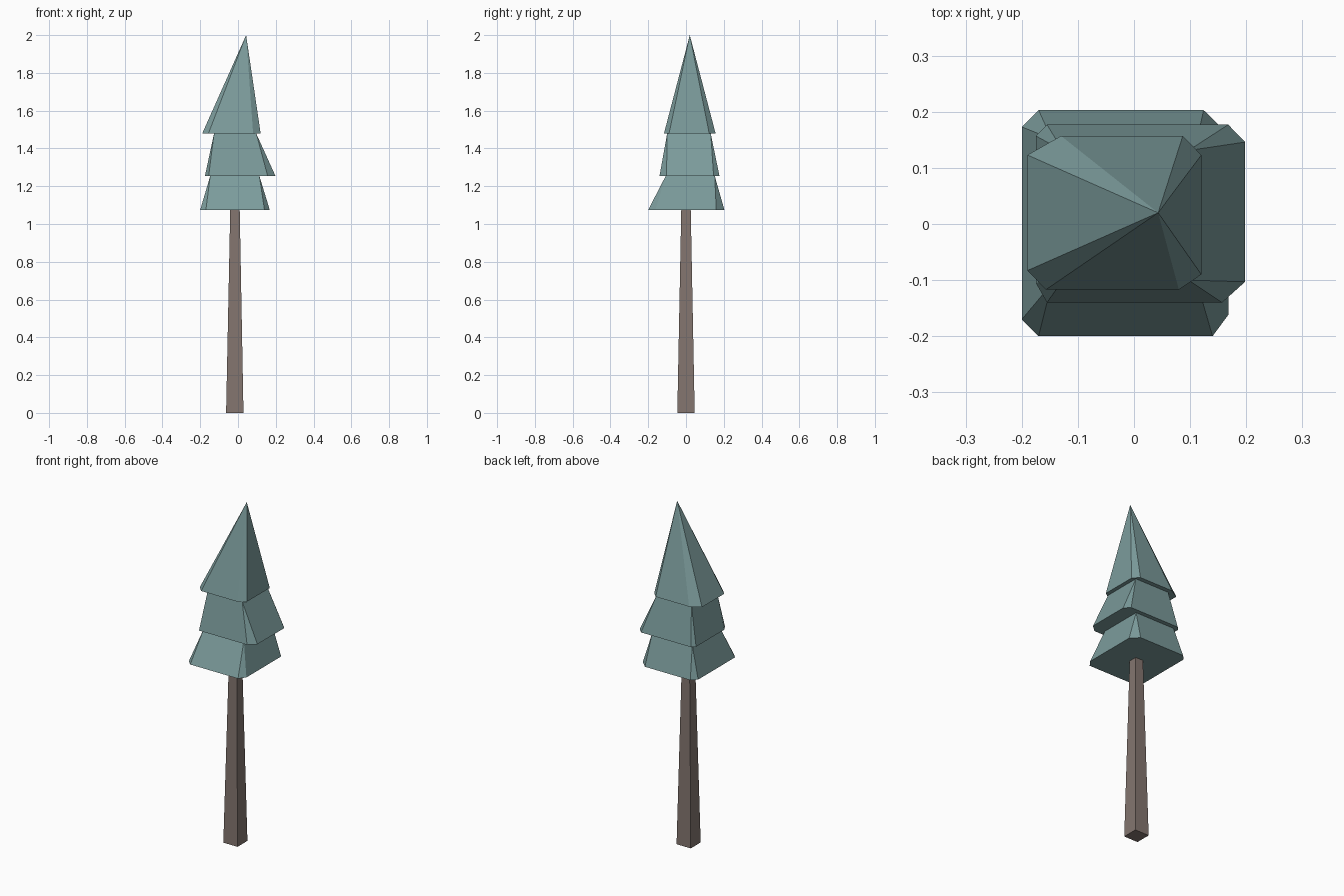
import bpy

if "Cube" in bpy.data.objects:
    bpy.data.objects.remove(bpy.data.objects["Cube"])

def material(name, color):
    m = bpy.data.materials.new(name)
    m.diffuse_color = color
    m.use_nodes = True
    m.node_tree.nodes["Principled BSDF"].inputs["Base Color"].default_value = m.diffuse_color
    return m

leaf = material("needles", (0.20, 0.33, 0.33, 1))
bark = material("bark", (0.23, 0.18, 0.16, 1))

def rect(x0, x1, y0, y1):
    return [(x0, y0), (x1, y0), (x1, y1), (x0, y1)]

def build(name, verts, faces, mat):
    me = bpy.data.meshes.new(name)
    me.from_pydata(verts, [], faces)
    me.materials.append(mat)
    ob = bpy.data.objects.new(name, me)
    bpy.context.collection.objects.link(ob)
    return ob

def tier(name, base, z0, top, z1):
    """Chamfered base (2 points per corner) narrowing to 4 top corners or one apex."""
    verts = [(x, y, z0) for x, y in base] + [(x, y, z1) for x, y in top]
    n = len(top)
    faces = [tuple(reversed(range(8)))]
    for c in range(4):
        a, b, nxt = 2 * c, 2 * c + 1, (2 * c + 2) % 8
        t, tn = 8 + c % n, 8 + (c + 1) % n
        faces.append((a, b, t))
        faces.append((b, nxt, tn, t) if n == 4 else (b, nxt, t))
    if n == 4:
        faces.append((8, 9, 10, 11))
    return build(name, verts, faces, leaf)

# Foliage tiers: corners run front-left, front-right, back-right, back-left
tier("lower_foliage",
     [(-.2, -.17), (-.17, -.2), (.14, -.2), (.168, -.162),
      (.168, .16), (.124, .203), (-.17, .203), (-.2, .173)], 1.075,
     rect(-.147, .113, -.107, .152), 1.255)
tier("middle_foliage",
     [(-.175, -.105), (-.155, -.14), (.157, -.14), (.198, -.103),
      (.198, .146), (.168, .177), (-.155, .177), (-.175, .157)], 1.255,
     rect(-.127, .097, -.1, .131), 1.478)
tier("top_foliage",
     [(-.19, -.083), (-.157, -.117), (.08, -.117), (.12, -.09),
      (.12, .123), (.087, .157), (-.13, .157), (-.19, .123)], 1.478,
     [(.043, .02)], 2.0)

# Tapered square trunk
low, high = rect(-.063, .029, -.046, .046), rect(-.041, .009, -.025, .025)
build("trunk", [(x, y, 0) for x, y in low] + [(x, y, 1.08) for x, y in high],
      [(3, 2, 1, 0), (4, 5, 6, 7)] +
      [(i, (i + 1) % 4, 4 + (i + 1) % 4, 4 + i) for i in range(4)], bark)
